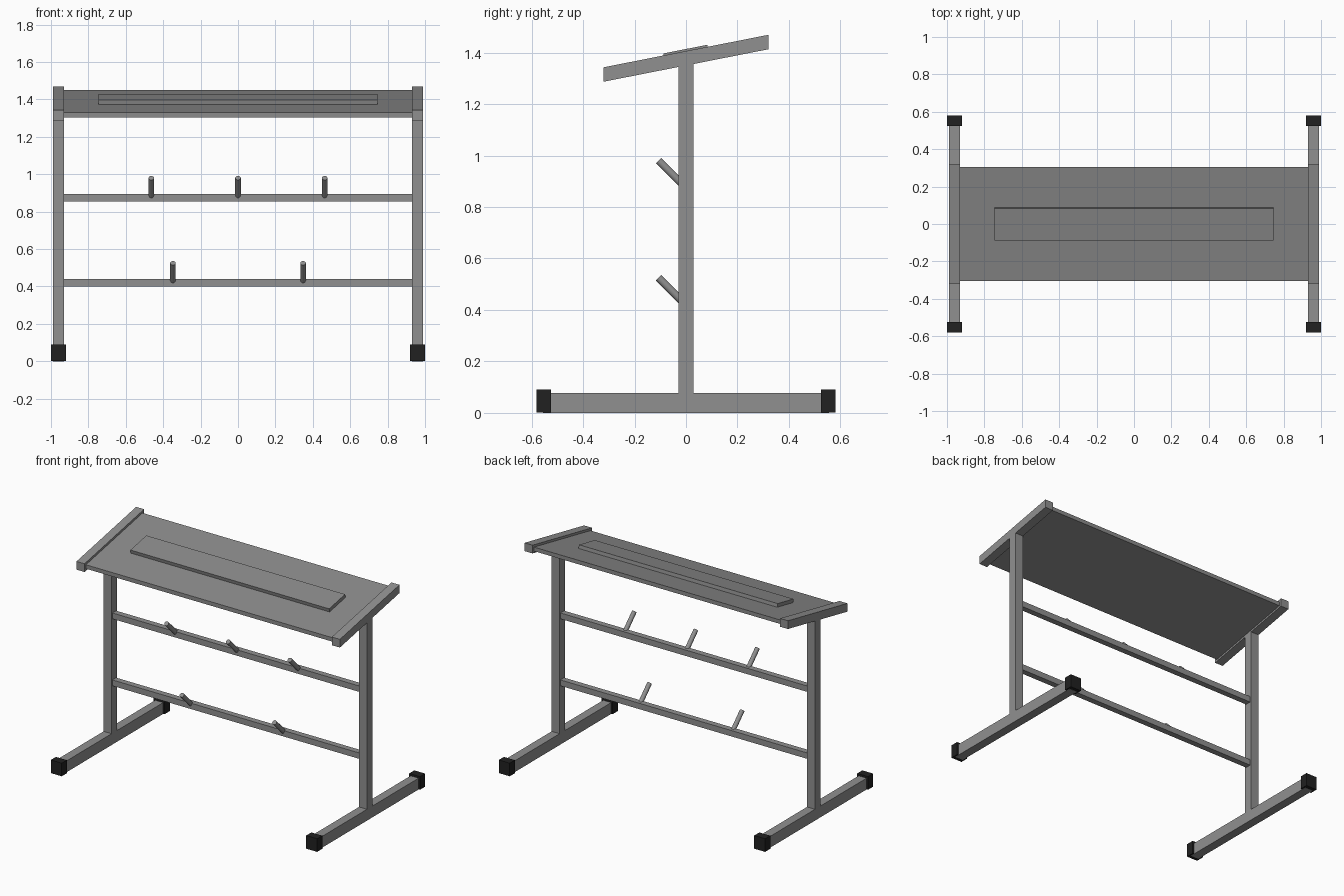
import bpy, bmesh, math
from mathutils import Vector

if "Cube" in bpy.data.objects:
    bpy.data.objects.remove(bpy.data.objects["Cube"])

def material(name, rgb):
    m = bpy.data.materials.new(name)
    m.diffuse_color = (*rgb, 1)
    m.use_nodes = True
    m.node_tree.nodes["Principled BSDF"].inputs["Base Color"].default_value = m.diffuse_color
    return m

GREY = material("frame grey", (0.28, 0.28, 0.28))
PANEL = material("panel grey", (0.26, 0.26, 0.26))
BLACK = material("rubber black", (0.015, 0.015, 0.015))
SLOPE = 0.197                     # rise of the tilted top towards the back
TILT = math.atan(SLOPE)

def finish(name, bm, mat):
    bmesh.ops.recalc_face_normals(bm, faces=bm.faces)
    me = bpy.data.meshes.new(name)
    bm.to_mesh(me)
    bm.free()
    me.materials.append(mat)
    ob = bpy.data.objects.new(name, me)
    bpy.context.collection.objects.link(ob)
    return ob

def box(name, x, y, z, mat, slope=0.0):
    """Box from (min, max) ranges; slope shears z along y."""
    bm = bmesh.new()
    bmesh.ops.create_cube(bm, size=1)
    for v in bm.verts:
        p = [r[0] if c < 0 else r[1] for c, r in zip(v.co, (x, y, z))]
        v.co = Vector((p[0], p[1], p[2] + slope * p[1]))
    return finish(name, bm, mat)

def peg(name, x, z):
    """Round hook leaning forward at 45 degrees out of a crossbar."""
    bpy.ops.mesh.primitive_cylinder_add(
        vertices=20, radius=0.015, depth=0.15,
        location=(x, -0.053, z + 0.053), rotation=(math.radians(45), 0, 0))
    ob = bpy.context.object
    ob.name = name
    ob.data.materials.append(GREY)
    bpy.ops.object.shade_smooth_by_angle(angle=math.radians(40))

# Side frames: foot, end caps, post and tilted end bar
for side, s in (("left", -1), ("right", 1)):
    xr = (s * 0.96 - 0.03, s * 0.96 + 0.03)
    xc = (s * 0.96 - 0.041, s * 0.96 + 0.041)
    box(side + "_foot", xr, (-0.555, 0.555), (0, 0.077), GREY)
    for end, e in (("front", -1), ("back", 1)):
        box(f"{side}_{end}_foot_cap", xc, sorted((e * 0.525, e * 0.58)), (0.001, 0.09), BLACK)
    box(side + "_post", xr, (-0.029, 0.029), (0.07, 1.375), GREY)
    box(side + "_top_bar", xr, (-0.32, 0.32), (1.35, 1.406), GREY, SLOPE)

# Tilted panel with its raised plate
box("top_panel", (-0.935, 0.935), (-0.304, 0.304), (1.363, 1.39), PANEL, SLOPE)
plate = box("raised_plate", (-0.747, 0.747), (-0.087, 0.087), (-0.01, 0.024), PANEL)
plate.location = (0, 0.002, 1.39)
plate.rotation_euler = (TILT, 0, 0)

# Crossbars with their pegs
for level, z, xs in (("upper", 0.874, (-0.463, 0, 0.463)), ("lower", 0.419, (-0.348, 0.348))):
    box(level + "_crossbar", (-0.935, 0.935), (-0.02, 0.02), (z - 0.02, z + 0.02), GREY)
    for i, x in enumerate(xs):
        peg(f"{level}_peg_{i + 1}", x, z)
